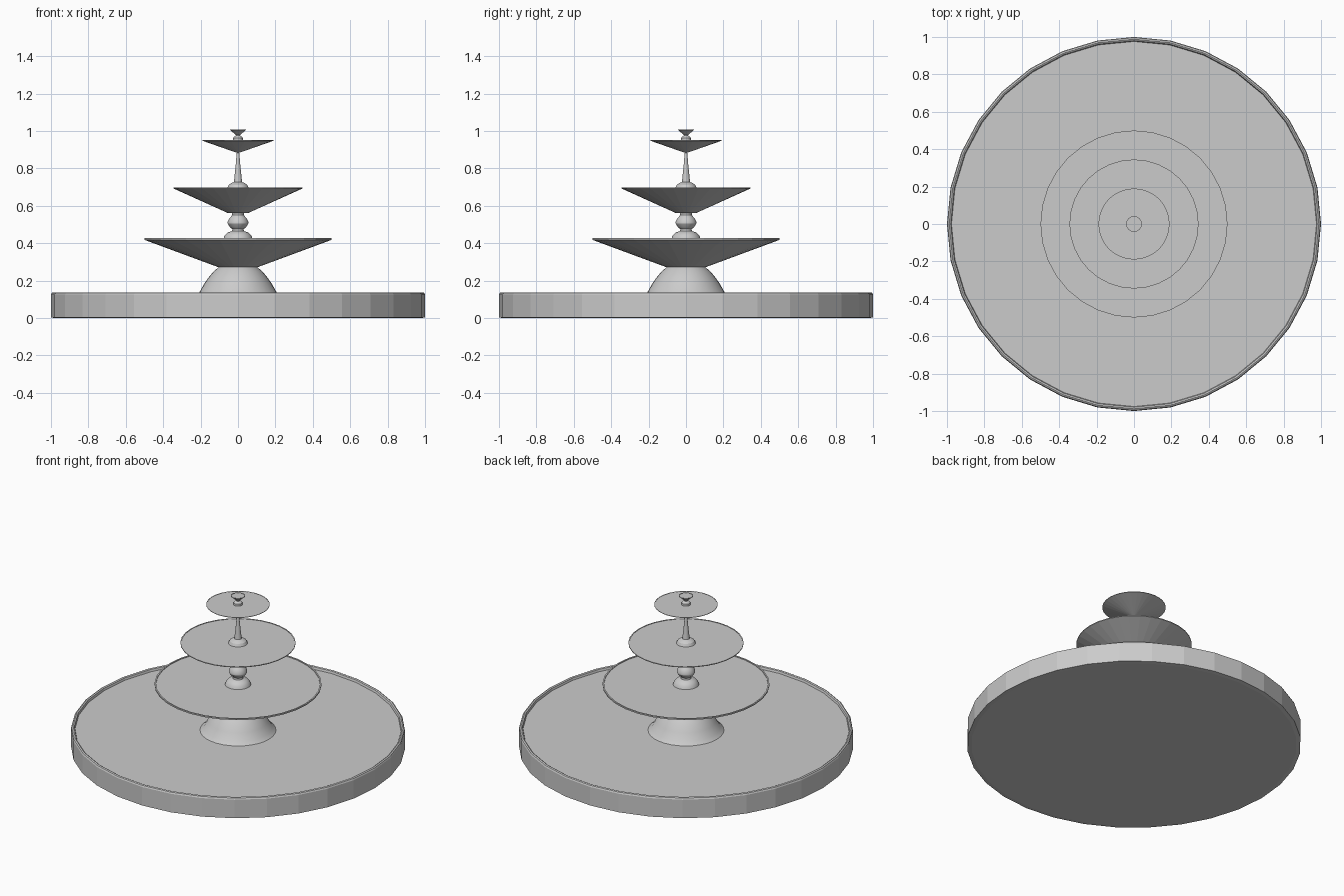
import bpy, bmesh, math

if "Cube" in bpy.data.objects:
    bpy.data.objects.remove(bpy.data.objects["Cube"])

stone = bpy.data.materials.new("grey stone")
stone.diffuse_color = (0.6, 0.6, 0.6, 1)
stone.use_nodes = True
stone.node_tree.nodes["Principled BSDF"].inputs["Base Color"].default_value = stone.diffuse_color


def lathe(name, profile, sides=32, smooth=None):
    """Spin (radius, height) points round z; open ends are capped."""
    bm = bmesh.new()
    rings = []
    for r, z in profile:
        rings.append([bm.verts.new((r * math.cos(2 * math.pi * i / sides),
                                    r * math.sin(2 * math.pi * i / sides), z))
                      for i in range(sides)])
    for a, b in zip(rings, rings[1:]):
        for i in range(sides):
            j = (i + 1) % sides
            bm.faces.new((a[i], a[j], b[j], b[i]))
    bm.faces.new(rings[0][::-1])
    bm.faces.new(rings[-1])
    me = bpy.data.meshes.new(name)
    bm.to_mesh(me)
    bm.free()
    me.materials.append(stone)
    ob = bpy.data.objects.new(name, me)
    bpy.context.collection.objects.link(ob)
    if smooth:
        bpy.ops.object.select_all(action='DESELECT')
        ob.select_set(True)
        bpy.context.view_layer.objects.active = ob
        bpy.ops.object.shade_smooth_by_angle(angle=math.radians(smooth))
    return ob


# Ground basin: rounded rim and a shallow water surface
lathe("ground_basin", [(0.975, 0), (1, 0.003), (1, 0.125), (0.996, 0.134), (0.988, 0.138),
                       (0.98, 0.134), (0.976, 0.12)])

# Domed pedestal under the large bowl
lathe("pedestal", [(0.26, 0.0005), (0.23, 0.118), (0.205, 0.14), (0.18, 0.185),
                   (0.155, 0.22), (0.13, 0.25), (0.10, 0.275)], smooth=30)

# Three bowls, each filled almost to the rim: (name, foot r, foot z, rim r, rim z, lip)
for name, r0, z0, r1, z1, lip in [("large_bowl", 0.105, 0.272, 0.50, 0.418, 0.009),
                                  ("middle_bowl", 0.055, 0.562, 0.345, 0.693, 0.005),
                                  ("small_bowl", 0.010, 0.885, 0.19, 0.948, 0.003)]:
    lathe(name, [(r0, z0), (r1, z1), (r1, z1 + lip),
                 (r1 - lip, z1 + lip), (r1 - lip, z1 + lip * 0.5)])

# Turned baluster between large and middle bowls
lathe("baluster", [(0.078, 0.42), (0.072, 0.44), (0.055, 0.457), (0.032, 0.465),
                   (0.030, 0.475), (0.045, 0.488), (0.055, 0.505), (0.055, 0.515),
                   (0.045, 0.535), (0.031, 0.55), (0.031, 0.562)], smooth=30)

# Tapering spire between middle and small bowls
lathe("spire", [(0.058, 0.695), (0.050, 0.712), (0.030, 0.725), (0.022, 0.727),
                (0.014, 0.80), (0.006, 0.89)], smooth=30)

# Finial knob and tiny top cup
lathe("finial_knob", [(0.026, 0.949), (0.026, 0.963), (0.020, 0.970),
                      (0.012, 0.975), (0.012, 0.985)], smooth=30)
lathe("top_cup", [(0.012, 0.980), (0.042, 1.005), (0.042, 1.009),
                  (0.039, 1.009), (0.039, 1.007)])
